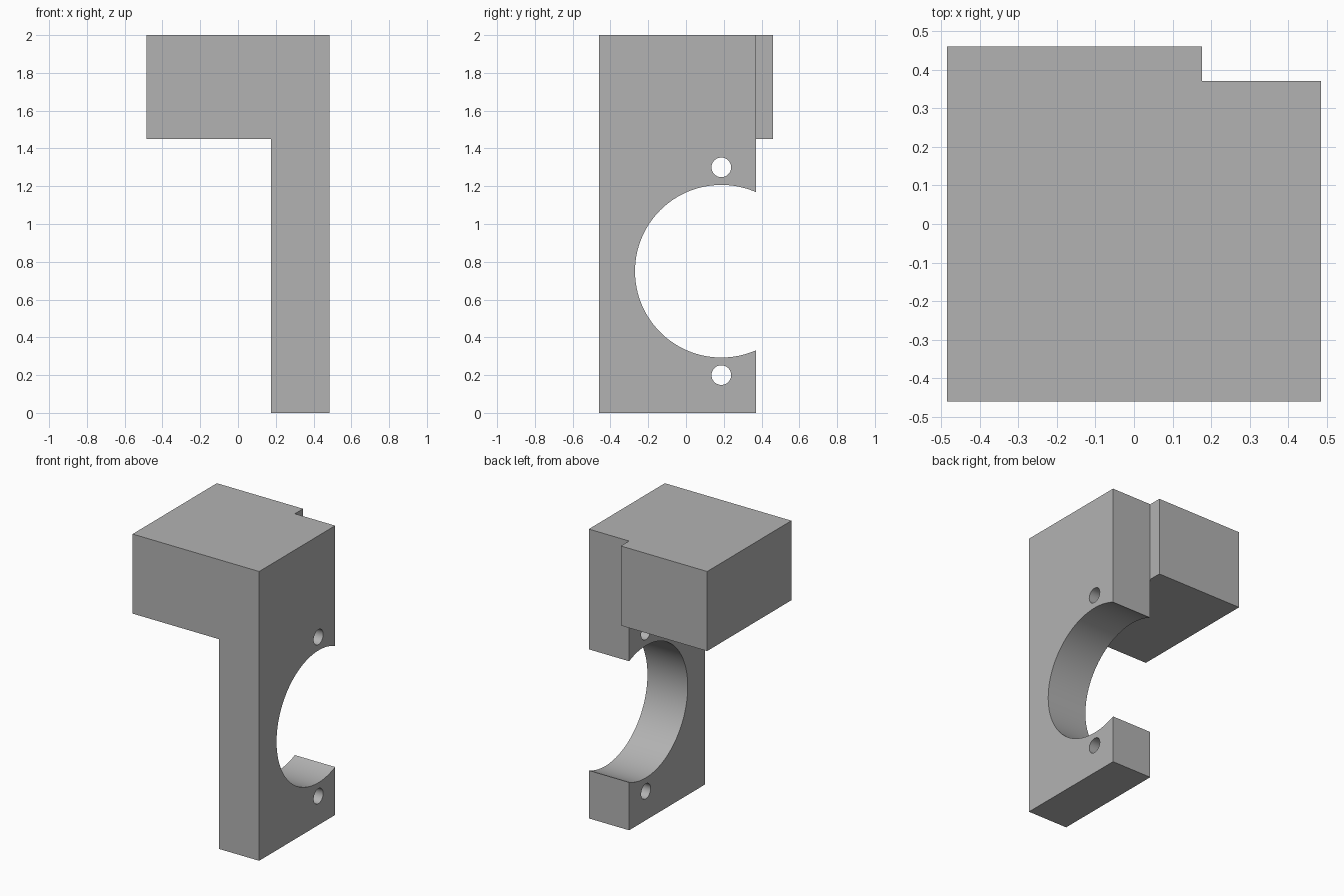
import bpy
import bmesh
from math import radians, pi
from mathutils import Matrix, Vector

if "Cube" in bpy.data.objects:
    bpy.data.objects.remove(bpy.data.objects["Cube"], do_unlink=True)

# Main dimensions
HALF_X, HALF_Y, TOP = 0.484, 0.46, 2.0
LEG_X, LEG_BACK, ARM_Z = 0.176, 0.37, 1.45
BORE_Y, BORE_Z = 0.187, 0.75

grey = bpy.data.materials.new("plain grey")
grey.use_nodes = True
grey.diffuse_color = (0.45, 0.45, 0.45, 1)
grey.node_tree.nodes["Principled BSDF"].inputs["Base Color"].default_value = grey.diffuse_color


def make_object(name, bm):
    bmesh.ops.recalc_face_normals(bm, faces=bm.faces)
    mesh = bpy.data.meshes.new(name)
    bm.to_mesh(mesh)
    bm.free()
    mesh.materials.append(grey)
    obj = bpy.data.objects.new(name, mesh)
    bpy.context.collection.objects.link(obj)
    return obj


def cylinder_cutter(name, z, radius, segments):
    bm = bmesh.new()
    place = Matrix.Translation(((LEG_X + HALF_X) / 2, BORE_Y, z)) @ Matrix.Rotation(pi / 2, 4, "Y")
    bmesh.ops.create_cone(bm, cap_ends=True, segments=segments, radius1=radius,
                          radius2=radius, depth=0.5, matrix=place)
    return make_object(name, bm)


def box_cutter(name, low, high):
    low, high = Vector(low), Vector(high)
    bm = bmesh.new()
    place = Matrix.Translation((low + high) / 2) @ Matrix.Diagonal((*(high - low), 1))
    bmesh.ops.create_cube(bm, size=1, matrix=place)
    return make_object(name, bm)


# Bracket body: L-shaped front profile extruded from front to back
profile = [(LEG_X, 0), (HALF_X, 0), (HALF_X, TOP), (-HALF_X, TOP), (-HALF_X, ARM_Z), (LEG_X, ARM_Z)]
bm = bmesh.new()
face = bm.faces.new([bm.verts.new((x, -HALF_Y, z)) for x, z in profile])
extruded = bmesh.ops.extrude_face_region(bm, geom=[face])["geom"]
bmesh.ops.translate(bm, vec=(0, 2 * HALF_Y, 0),
                    verts=[v for v in extruded if isinstance(v, bmesh.types.BMVert)])
bracket = make_object("bracket", bm)

# Rear step, open round bore and the two bolt holes
cutters = [
    box_cutter("step_cutter", (LEG_X, LEG_BACK, -1), (1, 1, 3)),
    cylinder_cutter("bore_cutter", BORE_Z, 0.457, 128),
    cylinder_cutter("upper_bolt_cutter", BORE_Z + 0.55, 0.052, 48),
    cylinder_cutter("lower_bolt_cutter", BORE_Z - 0.55, 0.052, 48),
]
bpy.context.view_layer.objects.active = bracket
for cutter in cutters:
    cutter.hide_render = True
    mod = bracket.modifiers.new(cutter.name, "BOOLEAN")
    mod.operation = "DIFFERENCE"
    mod.solver = "EXACT"
    mod.object = cutter
    bpy.ops.object.modifier_apply(modifier=mod.name)
    bpy.data.objects.remove(cutter, do_unlink=True)

# Smooth bores, sharp corners
bpy.ops.object.select_all(action="DESELECT")
bracket.select_set(True)
bpy.ops.object.shade_smooth_by_angle(angle=radians(30))
